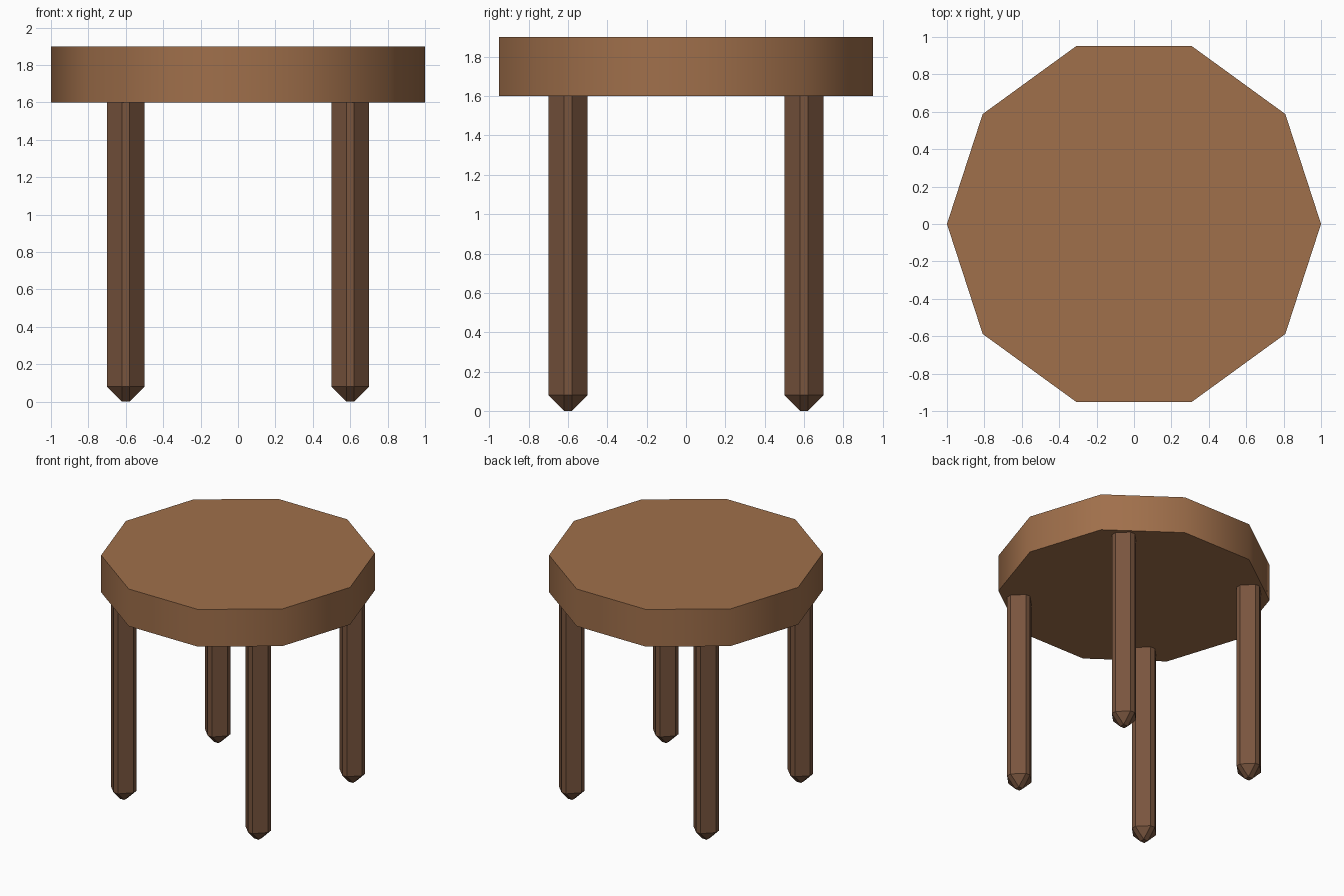
import bpy
import math

cube = bpy.data.objects.get("Cube")
if cube:
    bpy.data.objects.remove(cube, do_unlink=True)


def make_material(name, rgb):
    mat = bpy.data.materials.new(name)
    mat.use_nodes = True
    color = (*rgb, 1.0)
    mat.diffuse_color = color
    mat.node_tree.nodes["Principled BSDF"].inputs["Base Color"].default_value = color
    return mat


seat_wood = make_material("seat_wood", (0.35, 0.16, 0.07))
leg_wood = make_material("leg_wood", (0.19, 0.09, 0.048))

# Ten-sided seat with softly shaded rim and crisp top and bottom edges
bpy.ops.mesh.primitive_cylinder_add(
    vertices=10, radius=1.0, depth=0.3,
    location=(0, 0, 1.75), rotation=(0, 0, math.pi / 2))
seat = bpy.context.object
seat.name = "seat"
seat.data.materials.append(seat_wood)
bpy.ops.object.shade_smooth_by_angle(angle=math.radians(40))

# Four heavily chamfered legs, their upper ends sunk into the seat
LEG_TOP = 1.7
for depth_name, y in (("front", -0.6), ("back", 0.6)):
    for side_name, x in (("right", -0.6), ("left", 0.6)):
        bpy.ops.mesh.primitive_cube_add(size=1, location=(x, y, LEG_TOP / 2))
        leg = bpy.context.object
        leg.name = f"{depth_name}_{side_name}_leg"
        leg.scale = (0.2, 0.2, LEG_TOP)
        bpy.ops.object.transform_apply(location=False, rotation=False, scale=True)
        leg.data.materials.append(leg_wood)
        chamfer = leg.modifiers.new("chamfer", 'BEVEL')
        chamfer.width = 0.08
        chamfer.segments = 1
        chamfer.limit_method = 'NONE'
